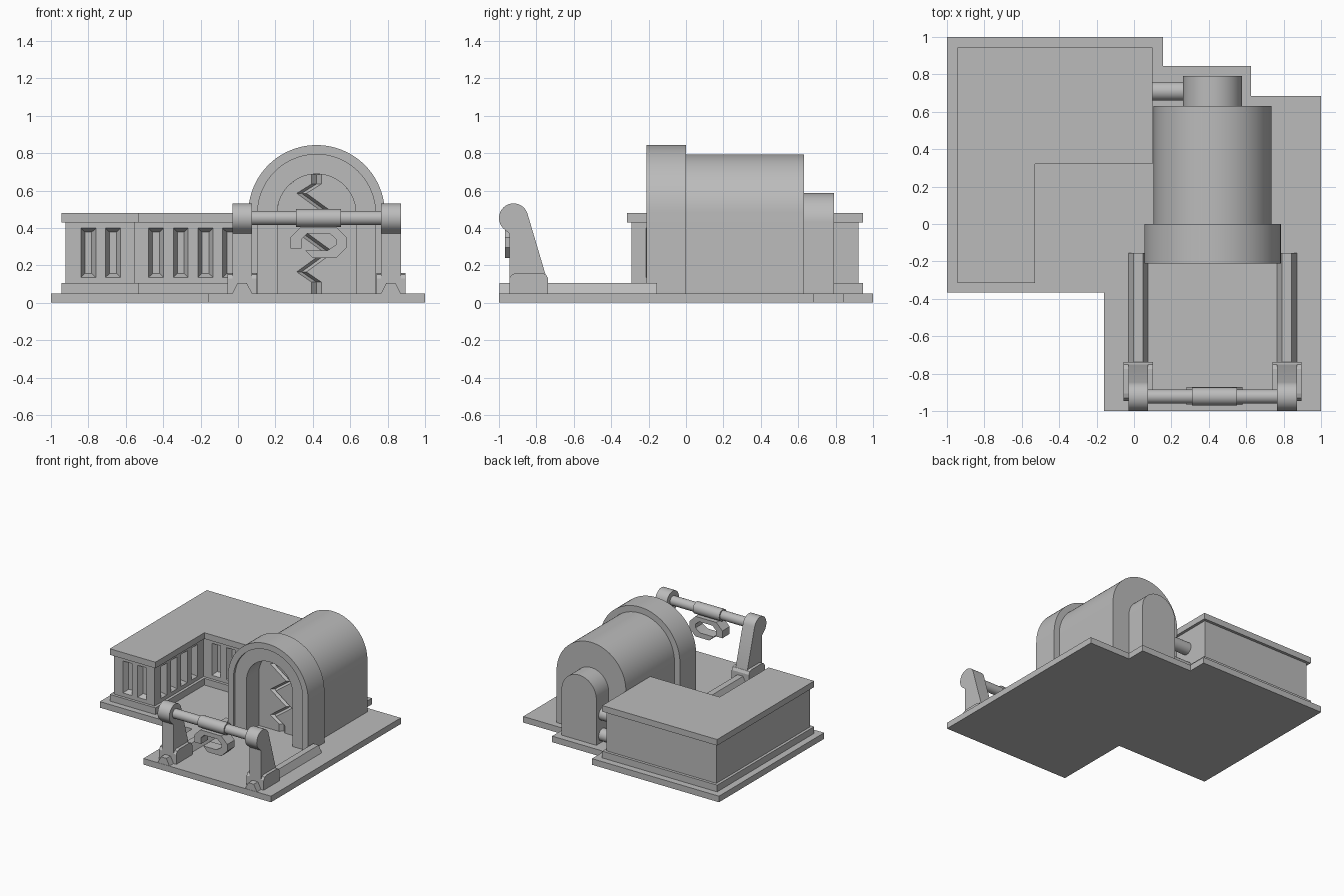
import bpy, bmesh, math
from mathutils import Vector

if "Cube" in bpy.data.objects:
    bpy.data.objects.remove(bpy.data.objects["Cube"])

grey = bpy.data.materials.new("plain_grey")
grey.use_nodes = True
GREY = (0.5, 0.5, 0.5, 1)
grey.diffuse_color = GREY
grey.node_tree.nodes["Principled BSDF"].inputs["Base Color"].default_value = GREY

MID = 0.42      # centre line of the tunnel and the gantry
GROUND = 0.05   # top of the base slab
SPRING = 0.478  # height where the arches start to curve


def finish(name, bm, smooth=False):
    bmesh.ops.recalc_face_normals(bm, faces=bm.faces)
    mesh = bpy.data.meshes.new(name)
    bm.to_mesh(mesh)
    bm.free()
    mesh.materials.append(grey)
    ob = bpy.data.objects.new(name, mesh)
    bpy.context.collection.objects.link(ob)
    if smooth:
        bpy.ops.object.select_all(action='DESELECT')
        ob.select_set(True)
        bpy.context.view_layer.objects.active = ob
        bpy.ops.object.shade_smooth_by_angle(angle=math.radians(30))
    return ob


def place(axis, p, t):
    """Put a profile point on the plane at distance t along an axis."""
    u, v = p
    return {'x': (t, u, v), 'y': (u, t, v), 'z': (u, v, t)}[axis]


def prism(name, pts, axis, a, b, smooth=False):
    bm = bmesh.new()
    ends = [[bm.verts.new(place(axis, p, t)) for p in pts] for t in (a, b)]
    for end in ends:
        bm.faces.new(end)
    for i in range(len(pts)):
        j = (i + 1) % len(pts)
        bm.faces.new((ends[0][i], ends[0][j], ends[1][j], ends[1][i]))
    return finish(name, bm, smooth)


def arc(cx, cz, r, start, stop, n):
    steps = [math.radians(start + (stop - start) * i / n) for i in range(n + 1)]
    return [(cx + r * math.cos(t), cz + r * math.sin(t)) for t in steps]


def arch(r, spring=SPRING):
    return [(MID + r, GROUND)] + arc(MID, spring, r, 0, 180, 40) + [(MID - r, GROUND)]


def tube(name, y, z, r, x0, x1):
    return prism(name, arc(y, z, r, 0, 348.75, 31), 'x', x0, x1, True)


# Base slab
prism("base_slab", [(-1, 1), (0.155, 1), (0.155, 0.845), (0.625, 0.845), (0.625, 0.685),
                    (1, 0.685), (1, -1), (-0.16, -1), (-0.16, -0.365), (-1, -0.365)],
      'z', 0, GROUND)


# Corner building: plinth, walls and flat roof
def corner_plan(d):
    return [(-0.945 + d, 0.945 - d), (0.1 - d, 0.945 - d), (0.1 - d, 0.32 + d),
            (-0.53 - d, 0.32 + d), (-0.53 - d, -0.315 + d), (-0.945 + d, -0.315 + d)]


prism("building_plinth", corner_plan(0), 'z', GROUND, 0.105)
prism("building_roof", corner_plan(0), 'z', 0.43, 0.48)
walls = prism("building_walls", corner_plan(0.023), 'z', 0.105, 0.43)


# Splayed window recesses cut into the three courtyard walls
def add_recess(bm, centre, along, inward):
    rings = []
    for depth, w, h in ((-0.02, 0.051, 0.142), (0.04, 0.018, 0.11)):
        rings.append([bm.verts.new(centre + along * (sx * w) + inward * depth
                                   + Vector((0, 0, sz * h)))
                      for sx, sz in ((-1, -1), (1, -1), (1, 1), (-1, 1))])
    for ring in rings:
        bm.faces.new(ring)
    for i in range(4):
        j = (i + 1) % 4
        bm.faces.new((rings[0][i], rings[0][j], rings[1][j], rings[1][i]))


X, Y = Vector((1, 0, 0)), Vector((0, 1, 0))
cut = bmesh.new()
for start, count, along, inward in ((Vector((-0.8, -0.292, 0.267)), 2, X, Y),
                                    (Vector((-0.438, 0.343, 0.267)), 4, X, Y),
                                    (Vector((-0.553, -0.173, 0.267)), 4, Y, -X)):
    for i in range(count):
        add_recess(cut, start + along * (0.132 * i), along, inward)
cutter = finish("window_cutter", cut)
cutter.hide_render = True
mod = walls.modifiers.new("windows", 'BOOLEAN')
mod.operation, mod.object, mod.solver = 'DIFFERENCE', cutter, 'EXACT'
bpy.context.view_layer.objects.active = walls
bpy.ops.object.modifier_apply(modifier=mod.name)
bpy.data.objects.remove(cutter)

# Tunnel hull, stepped portal and rear housing
prism("tunnel_hull", arch(0.315), 'y', 0, 0.63, True)
prism("portal_rim", arch(0.365) + arch(0.315)[::-1], 'y', -0.21, 0, True)
prism("portal_lining", arch(0.315) + arch(0.21)[::-1], 'y', -0.19, 0, True)
prism("rear_housing", arch(0.158, 0.428), 'y', 0.63, 0.79, True)

# Door with a zigzag V-shaped seam between its halves
DOOR_Y, SEAM = -0.03, 0.026
zigzag = [(MID, GROUND), (MID, 0.11), (0.34, 0.165), (0.485, 0.27), (0.34, 0.375),
          (0.485, 0.48), (0.34, 0.585), (MID, 0.635), (MID, 0.686)]
door = bmesh.new()
lines = [[door.verts.new((x + dx, DOOR_Y + dy, z)) for x, z in zigzag]
         for dx, dy in ((-SEAM, 0), (0, 0.028), (SEAM, 0))]
for a, b in zip(lines, lines[1:]):
    for i in range(len(zigzag) - 1):
        door.faces.new((a[i], a[i + 1], b[i + 1], b[i]))
for side, line in ((-1, lines[0]), (1, lines[2])):
    curve = [(MID + 0.21 * side, GROUND)] + [
        (MID + side * (x - MID), z) for x, z in arc(MID, SPRING, 0.21, 0, 82, 18)]
    door.faces.new(line[::-1] + [door.verts.new((x, DOOR_Y, z)) for x, z in curve])
finish("zigzag_door", door)

# Pipes joining the building to the rear housing
for label, z in (("lower", 0.11), ("upper", 0.28)):
    tube(label + "_pipe", 0.71, z, 0.05, 0.07, 0.28)

# Gantry: rails, feet and tapered arms on both sides of the centre line
BAR_Y, BAR_Z = -0.922, 0.453
arm = ([(-0.745, GROUND), (-0.745, 0.13)] + arc(BAR_Y, BAR_Z, 0.078, 15, 235, 28)
       + [(-0.945, 0.37), (-0.945, GROUND)])
foot = [(-0.945, GROUND), (-0.945, 0.13), (-0.93, 0.152), (-0.905, 0.16),
        (-0.775, 0.16), (-0.75, 0.152), (-0.737, 0.13), (-0.737, GROUND)]
for label, side in (("right", -1), ("left", 1)):
    c = MID + side * 0.3975
    rail = [(c - 0.053, GROUND), (c - 0.025, 0.105), (c + 0.025, 0.105), (c + 0.053, GROUND)]
    prism(label + "_rail", rail, 'y', -0.998, -0.155)
    prism(label + "_foot", foot, 'x', c - 0.078, c + 0.078)
    prism(label + "_arm", arm, 'x', c - 0.053, c + 0.053, True)

# Crossbar, sleeve and open claw
tube("crossbar", BAR_Y, BAR_Z, 0.038, 0.05, 0.79)
tube("bar_sleeve", BAR_Y, BAR_Z, 0.048, 0.31, 0.55)
claw = [(0.28, 0.29), (0.28, 0.35), (0.335, 0.405), (0.525, 0.405), (0.58, 0.35),
        (0.58, 0.295), (0.525, 0.24), (0.40, 0.24), (0.36, 0.28), (0.48, 0.28),
        (0.525, 0.31), (0.525, 0.34), (0.49, 0.37), (0.37, 0.37), (0.34, 0.34), (0.34, 0.29)]
prism("claw", claw, 'y', -0.967, -0.872)
